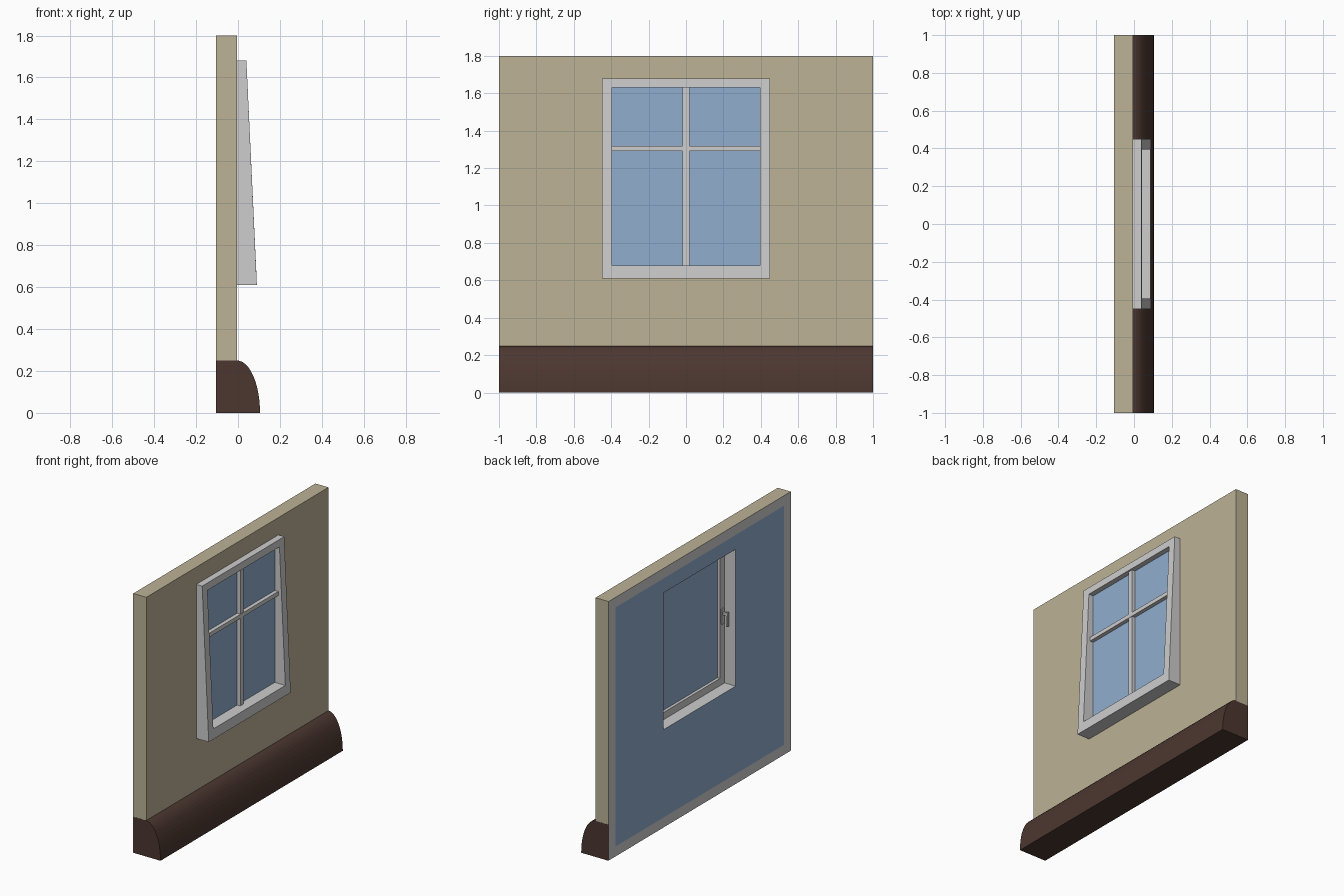
import bpy, bmesh, math

if "Cube" in bpy.data.objects:
    bpy.data.objects.remove(bpy.data.objects["Cube"])


def material(name, rgb):
    m = bpy.data.materials.new(name)
    m.diffuse_color = [((c / 255 + 0.055) / 1.055) ** 2.4 for c in rgb] + [1]
    m.use_nodes = True
    m.node_tree.nodes["Principled BSDF"].inputs["Base Color"].default_value = m.diffuse_color
    return m


BEIGE = material("beige_plaster", (188, 178, 150))
GREY = material("light_grey_paint", (205, 205, 205))
BLUE = material("blue_glass", (145, 174, 207))
BROWN = material("dark_brown_wood", (76, 55, 48))


def finish(name, bm, mats):
    bmesh.ops.recalc_face_normals(bm, faces=bm.faces)
    me = bpy.data.meshes.new(name)
    bm.to_mesh(me)
    bm.free()
    for m in mats:
        me.materials.append(m)
    ob = bpy.data.objects.new(name, me)
    bpy.context.collection.objects.link(ob)
    return ob


def nested_rings(name, loops, mats, bands):
    """Closed frame: rectangles (half width, z low, z high, x low, x high) joined in order."""
    bm = bmesh.new()
    rings = []
    for hw, z0, z1, x0, x1 in loops:
        rings.append([bm.verts.new(p) for p in
                      ((x0, -hw, z0), (x0, hw, z0), (x1, hw, z1), (x1, -hw, z1))])
    for i, a in enumerate(rings):
        b = rings[(i + 1) % len(rings)]
        for j in range(4):
            k = (j + 1) % 4
            bm.faces.new((a[j], a[k], b[k], b[j])).material_index = bands[i]
    return finish(name, bm, mats)


def box(name, lo, hi, mat, bevel=0.0):
    bm = bmesh.new()
    bmesh.ops.create_cube(bm, size=1)
    for v in bm.verts:
        for i in range(3):
            v.co[i] = (lo[i] + hi[i]) / 2 + v.co[i] * (hi[i] - lo[i])
    if bevel:
        bmesh.ops.bevel(bm, geom=bm.edges[:], offset=bevel, segments=2,
                        profile=0.5, affect='EDGES')
    return finish(name, bm, [mat])


BACK, FRONT = -0.105, -0.005
HW, Z0, Z1 = 0.395, 0.68, 1.63      # window opening

# wall with window hole, grey border and blue panel on the back
nested_rings("wall", [
    (0.9995, 0.001, 1.8, FRONT, FRONT),
    (0.9995, 0.001, 1.8, BACK, BACK),
    (0.925, 0.07, 1.73, BACK, BACK),
    (HW, Z0, Z1, BACK, BACK),
    (HW, Z0, Z1, FRONT, FRONT),
], [BEIGE, GREY, BLUE], [0, 1, 2, 1, 0])

# wedge-shaped outer window frame
nested_rings("window_frame", [
    (0.45, 0.61, 1.68, 0.09, 0.04),
    (0.45, 0.61, 1.68, FRONT, FRONT),
    (HW, Z0, Z1, FRONT, FRONT),
    (HW, Z0, Z1, 0.087, 0.042),
], [GREY], [0, 0, 0, 0])

# inner sash behind the glass
S = 0.05
nested_rings("inner_sash", [
    (HW, Z0, Z1, 0.0, 0.0),
    (HW, Z0, Z1, -0.02, -0.02),
    (HW - S, Z0 + S, Z1 - S, -0.02, -0.02),
    (HW - S, Z0 + S, Z1 - S, 0.0, 0.0),
], [GREY], [0, 0, 0, 0])

# glass and glazing bars
box("glass", (0.0, -HW, Z0), (0.006, HW, Z1), BLUE)
box("vertical_bar", (0.006, -0.018, Z0), (0.03, 0.018, Z1), GREY)
box("horizontal_bar", (0.006, -HW, 1.29), (0.033, HW, 1.318), GREY)

# window handle on the inside: plate, neck and lever
box("handle_plate", (-0.03, -0.385, 1.10), (-0.02, -0.355, 1.21), GREY, 0.004)
box("handle_neck", (-0.055, -0.378, 1.165), (-0.028, -0.362, 1.185), GREY, 0.003)
box("handle_lever", (-0.066, -0.38, 1.09), (-0.052, -0.36, 1.19), GREY, 0.004)

# quarter-round base moulding
N = 12
profile = [(-0.104, 0.0)] + [
    (-0.005 + 0.11 * math.cos(math.pi / 2 * i / N), 0.25 * math.sin(math.pi / 2 * i / N))
    for i in range(N + 1)] + [(-0.104, 0.25)]
bm = bmesh.new()
face = bm.faces.new([bm.verts.new((x, -1, z)) for x, z in profile])
ext = bmesh.ops.extrude_face_region(bm, geom=[face], use_keep_orig=True)
for v in ext["geom"]:
    if isinstance(v, bmesh.types.BMVert):
        v.co.y = 1
finish("base_moulding", bm, [BROWN])
